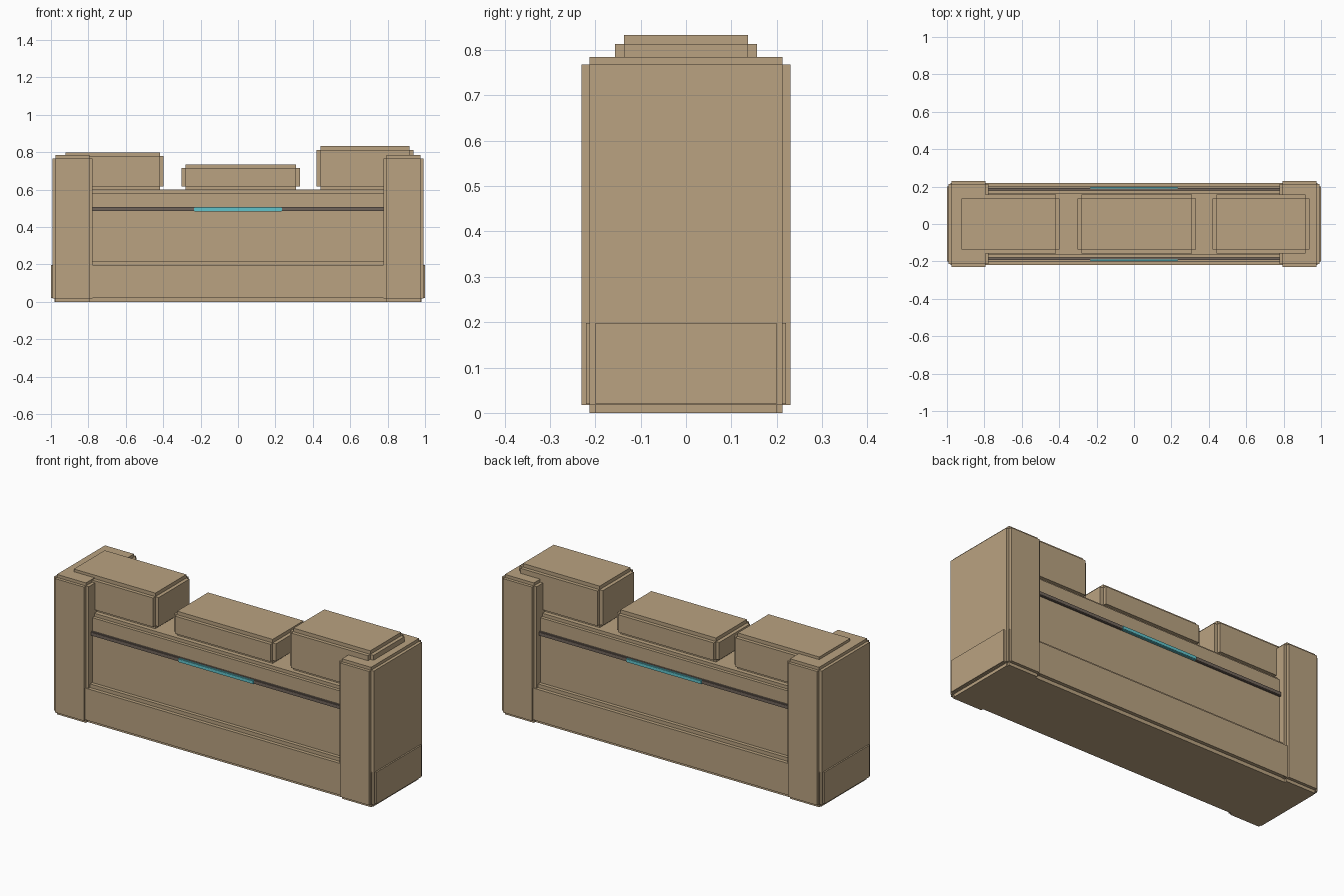
import bpy
import bmesh
from mathutils import Matrix, Vector

cube = bpy.data.objects.get("Cube")
if cube:
    bpy.data.objects.remove(cube, do_unlink=True)


def material(name, rgb):
    mat = bpy.data.materials.new(name)
    mat.use_nodes = True
    mat.diffuse_color = (*rgb, 1)
    mat.node_tree.nodes["Principled BSDF"].inputs["Base Color"].default_value = (*rgb, 1)
    return mat


sand = material("sand", (0.49, 0.365, 0.22))
dark = material("dark trim", (0.165, 0.13, 0.105))
cyan = material("cyan light", (0.12, 0.55, 0.60))


def stepped_block(name, low, high, step, mat):
    """Block with notched edges: three crossed boxes, each full size on one axis."""
    low, high = Vector(low), Vector(high)
    bm = bmesh.new()
    for axis in range(3):
        size = high - low
        for other in range(3):
            if other != axis:
                size[other] -= 2 * step
        place = Matrix.Translation((low + high) / 2) @ Matrix.Diagonal((*size, 1))
        bmesh.ops.create_cube(bm, size=1, matrix=place)
    mesh = bpy.data.meshes.new(name)
    bm.to_mesh(mesh)
    bm.free()
    mesh.materials.append(mat)
    obj = bpy.data.objects.new(name, mesh)
    bpy.context.collection.objects.link(obj)
    return obj


# Long base and the wall standing on it
stepped_block("base", (-1, -0.22, 0), (1, 0.22, 0.218), 0.02, sand)
stepped_block("wall", (-0.9, -0.18, 0.2), (0.9, 0.18, 0.60), 0.018, sand)
stepped_block("wall_foot", (-0.9, -0.18, 0.22), (0.9, 0.18, 0.5), 0.018, sand)

# End posts
for name, x0, x1 in (("right_post", -0.992, -0.778), ("left_post", 0.778, 0.992)):
    stepped_block(name, (x0, -0.23, 0), (x1, 0.23, 0.785), 0.017, sand)

# Top blocks of differing width and height
for name, x0, x1, top in (("right_top_block", -0.943, -0.397, 0.80),
                          ("middle_top_block", -0.302, 0.331, 0.735),
                          ("left_top_block", 0.42, 0.937, 0.833)):
    stepped_block(name, (x0, -0.157, 0.597), (x1, 0.157, top), 0.02, sand)

# Trim strip and light bar on both long sides
for name, side in (("front", -1), ("back", 1)):
    y0, y1 = sorted((side * 0.17, side * 0.192))
    stepped_block(name + "_trim", (-0.8, y0, 0.485), (0.8, y1, 0.508), 0.003, dark)
    y0, y1 = sorted((side * 0.18, side * 0.197))
    stepped_block(name + "_light", (-0.235, y0, 0.484), (0.235, y1, 0.506), 0.003, cyan)
